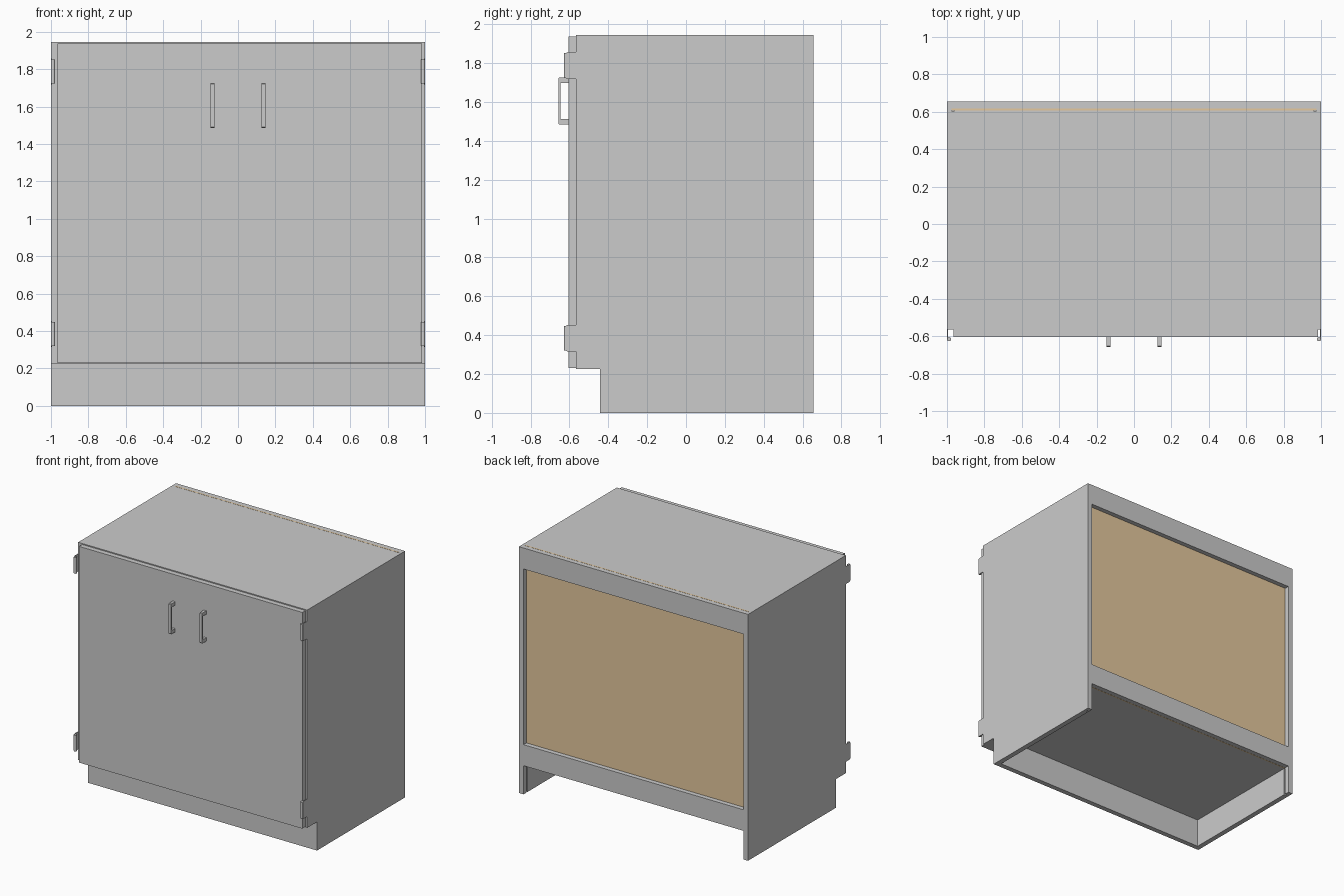
import bpy, bmesh
from math import sin, cos, pi

if "Cube" in bpy.data.objects:
    bpy.data.objects.remove(bpy.data.objects["Cube"])

H, BACK, FRONT = 1.944, 0.655, -0.565   # carcass height and depth limits
T, BASE = 0.04, 0.226                   # board thickness, toe kick height
INNER = 1.0 - T


def finish(name, bm):
    bmesh.ops.recalc_face_normals(bm, faces=bm.faces)
    me = bpy.data.meshes.new(name)
    bm.to_mesh(me)
    bm.free()
    ob = bpy.data.objects.new(name, me)
    bpy.context.collection.objects.link(ob)
    return ob


def box(name, x, y, z):
    bm = bmesh.new()
    bmesh.ops.create_cube(bm, size=1.0)
    for v in bm.verts:
        for i, (lo, hi) in enumerate((x, y, z)):
            v.co[i] = hi if v.co[i] > 0 else lo
    return finish(name, bm)


def extrude(name, pts, vec):
    """Closed 3D outline swept along a vector."""
    bm = bmesh.new()
    face = bm.faces.new([bm.verts.new(p) for p in pts])
    new = bmesh.ops.extrude_face_region(bm, geom=[face], use_keep_orig=True)["geom"]
    bmesh.ops.translate(bm, vec=vec, verts=[g for g in new if isinstance(g, bmesh.types.BMVert)])
    return finish(name, bm)


def mirror(ob):
    ob.modifiers.new("mirror", "MIRROR").use_axis = (True, False, False)


# side panels with toe notch and a groove for the back panel
profile = [(-0.443, 0), (BACK, 0), (BACK, H), (FRONT, H), (FRONT, BASE), (-0.443, BASE)]
side = extrude("side_panels", [(INNER, y, z) for y, z in profile], (T, 0, 0))
groove = box("groove_cutter", (0.9, 0.976), (0.605, 0.618), (-0.1, H + 0.1))
groove.hide_render = True
groove.hide_viewport = True
cut = side.modifiers.new("groove", "BOOLEAN")
cut.operation, cut.object, cut.solver = "DIFFERENCE", groove, "EXACT"
mirror(side)

# carcass boards
X = (-INNER, INNER)
box("top_panel", X, (FRONT, BACK), (H - T, H))
box("bottom_panel", X, (FRONT, BACK), (BASE, BASE + T))
box("toe_kick", X, (-0.443, -0.443 + T), (0, BASE))
box("back_top_rail", X, (0.618, BACK), (H - 0.166, H - T))
box("back_bottom_rail", X, (0.618, BACK), (BASE + T, BASE + 0.166))

# wood back panel sitting in the grooves
back = box("back_panel", (-0.975, 0.975), (0.606, 0.617), (BASE - 0.001, H + 0.001))
wood = bpy.data.materials.new("wood")
wood.diffuse_color = (0.78, 0.58, 0.34, 1)
wood.use_nodes = True
wood.node_tree.nodes["Principled BSDF"].inputs["Base Color"].default_value = wood.diffuse_color
back.data.materials.append(wood)

# pair of doors
box("left_door", (-0.964, 0.01), (-0.604, FRONT), (0.23, 1.936))
box("right_door", (0.01, 0.984), (-0.604, FRONT), (0.23, 1.936))

# hinges: thin leaf flush with the side plus a round knuckle
for label, z0, z1 in (("upper", 1.718, 1.856), ("lower", 0.315, 0.453)):
    mirror(extrude(label + "_hinge_leaf",
                   [(0.995, FRONT, z0), (0.995, -0.61, z0), (0.995, -0.62, z0 + 0.006),
                    (0.995, -0.62, z1 - 0.006), (0.995, -0.61, z1), (0.995, FRONT, z1)],
                   (0.005, 0, 0)))
    ring = [(0.989 + 0.011 * cos(a * pi / 6), -0.616 + 0.011 * sin(a * pi / 6), z0 + 0.005)
            for a in range(12)]
    mirror(extrude(label + "_hinge_knuckle", ring, (0, 0, z1 - z0 - 0.01)))

# bar handles: U-shaped side profile with eased outer corners
u = [(-0.604, 1.485), (-0.652, 1.485), (-0.657, 1.49), (-0.657, 1.72), (-0.652, 1.725),
     (-0.604, 1.725), (-0.604, 1.697), (-0.647, 1.697), (-0.647, 1.513), (-0.604, 1.513)]
mirror(extrude("handles", [(0.125, y, z) for y, z in u], (0.021, 0, 0)))
